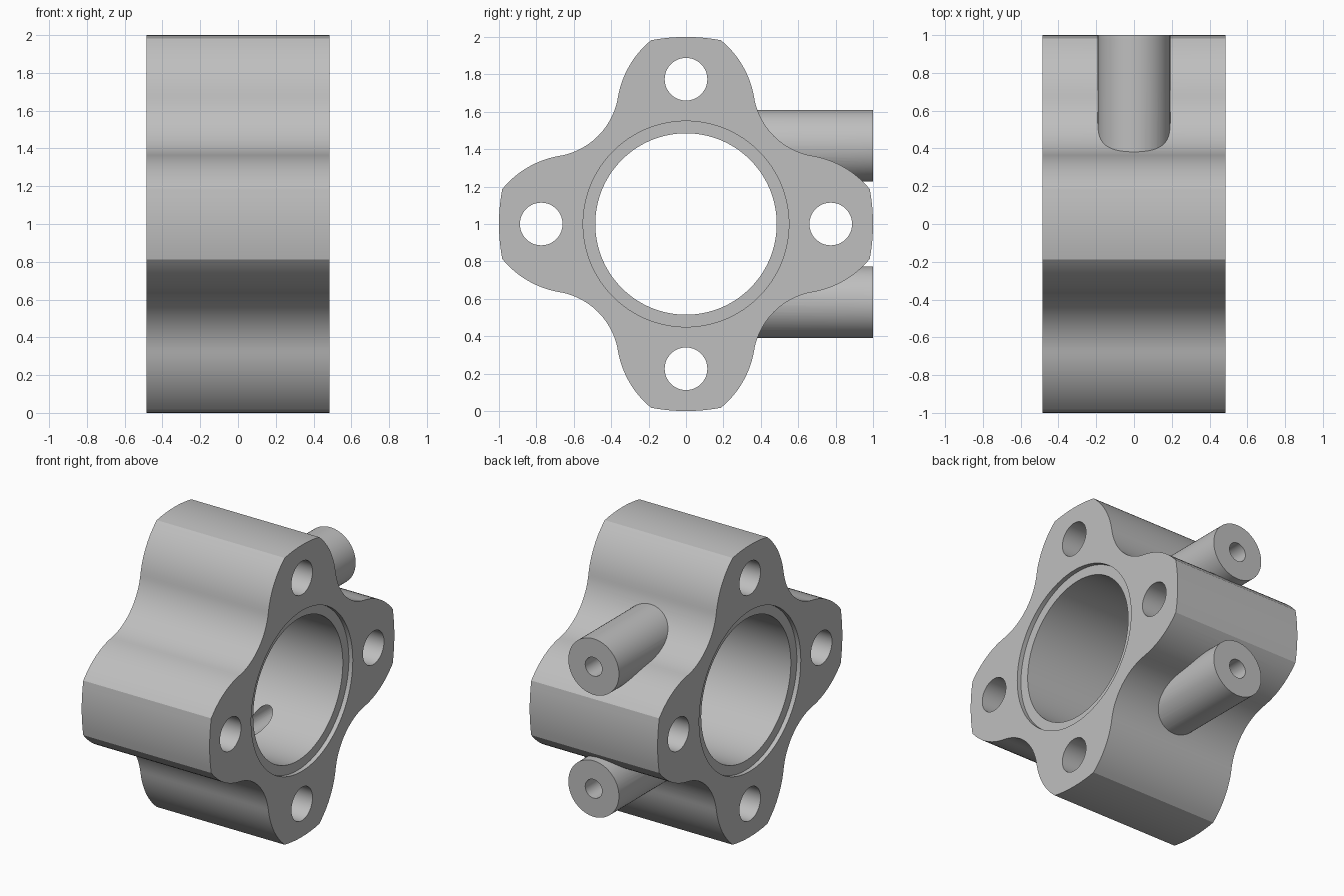
import bpy, bmesh, math
from mathutils import Vector, Matrix

if "Cube" in bpy.data.objects:
    bpy.data.objects.remove(bpy.data.objects["Cube"], do_unlink=True)

HALF = 0.485                       # half the flange thickness along x
CENTRE = Vector((0, 0, 1))
STUD_OFFSETS = (0.418, -0.418)     # heights of the two pipes from the centre

grey = bpy.data.materials.new("plain grey")
grey.use_nodes = True
GREY = (0.52, 0.52, 0.52, 1)
grey.diffuse_color = GREY
grey.node_tree.nodes["Principled BSDF"].inputs["Base Color"].default_value = GREY


def make_object(name, bm):
    bmesh.ops.recalc_face_normals(bm, faces=bm.faces)
    mesh = bpy.data.meshes.new(name)
    bm.to_mesh(mesh)
    bm.free()
    mesh.materials.append(grey)
    obj = bpy.data.objects.new(name, mesh)
    bpy.context.collection.objects.link(obj)
    return obj


def cylinder(name, radius, start, end, segments=64):
    """Closed cylinder between two points."""
    start, end = Vector(start), Vector(end)
    axis = end - start
    turn = axis.to_track_quat('Z', 'Y').to_matrix().to_4x4()
    bm = bmesh.new()
    bmesh.ops.create_cone(bm, cap_ends=True, segments=segments, radius1=radius,
                          radius2=radius, depth=axis.length,
                          matrix=Matrix.Translation((start + end) / 2) @ turn)
    return make_object(name, bm)


def combine(target, tool, operation):
    """Apply a boolean and discard the tool."""
    tool.hide_render = True
    mod = target.modifiers.new(operation.lower(), 'BOOLEAN')
    mod.operation, mod.solver, mod.object = operation, 'EXACT', tool
    bpy.context.view_layer.objects.active = target
    bpy.ops.object.modifier_apply(modifier=mod.name)
    bpy.data.objects.remove(tool, do_unlink=True)


def arc(centre, first, last, steps):
    """Points on the short arc between two points around a centre."""
    a, b = first - centre, last - centre
    sweep = math.atan2(a.x * b.y - a.y * b.x, a.dot(b))
    return [centre + Matrix.Rotation(sweep * i / steps, 2) @ a for i in range(steps + 1)]


# Four-lobed outline: crown arc, lobe side, concave valley, mirrored at the diagonal
crown = Vector((0.187, 0.982))
valley_centre = Vector((0.74, 0.74))
joint = Vector((0.364, 0.677))
inward = (joint - valley_centre).normalized()
chord = joint - crown
lobe_centre = joint - inward * chord.length_squared / (2 * chord.dot(inward))
middle = valley_centre - Vector((1, 1)).normalized() * (joint - valley_centre).length
half = (arc(Vector((0, 0)), Vector((0, 1)), crown, 4)
        + arc(lobe_centre, crown, joint, 12)[1:]
        + arc(valley_centre, joint, middle, 12)[1:])
quarter = half + [p.yx for p in reversed(half[1:-1])]
outline = [Matrix.Rotation(-math.pi / 2 * k, 2) @ p
           for k in range(4) for p in quarter]

bm = bmesh.new()
face = bm.faces.new([bm.verts.new((-HALF, p.x, p.y + CENTRE.z)) for p in outline])
extruded = bmesh.ops.extrude_face_region(bm, geom=[face])["geom"]
bmesh.ops.translate(bm, vec=(2 * HALF, 0, 0),
                    verts=[v for v in extruded if isinstance(v, bmesh.types.BMVert)])
flange = make_object("flange_body", bm)

# Two pipes at the back
for dz in STUD_OFFSETS:
    combine(flange, cylinder("pipe", 0.192, (0, 0.3, 1 + dz), (0, 1, 1 + dz)), 'UNION')

# Main bore with a shallow recess at each end
combine(flange, cylinder("bore_cutter", 0.485, (-1, 0, 1), (1, 0, 1), 128), 'DIFFERENCE')
for side in (-1, 1):
    combine(flange, cylinder("recess_cutter", 0.55, (side * (HALF - 0.03), 0, 1),
                             (side, 0, 1), 128), 'DIFFERENCE')

# Bolt hole through each lobe
for k in range(4):
    offset = Matrix.Rotation(math.pi / 2 * k, 3, 'X') @ Vector((0, 0, 0.774))
    spot = CENTRE + offset
    reach = Vector((1, 0, 0))
    combine(flange, cylinder("bolt_hole_cutter", 0.114, spot - reach, spot + reach),
            'DIFFERENCE')

# Narrow passage from each pipe end into the bore
for dz in STUD_OFFSETS:
    combine(flange, cylinder("passage_cutter", 0.064, (0, 0.1, 1 + dz),
                             (0, 1.2, 1 + dz), 48), 'DIFFERENCE')

bpy.ops.object.select_all(action='DESELECT')
flange.select_set(True)
bpy.context.view_layer.objects.active = flange
bpy.ops.object.shade_smooth_by_angle(angle=math.radians(20))
